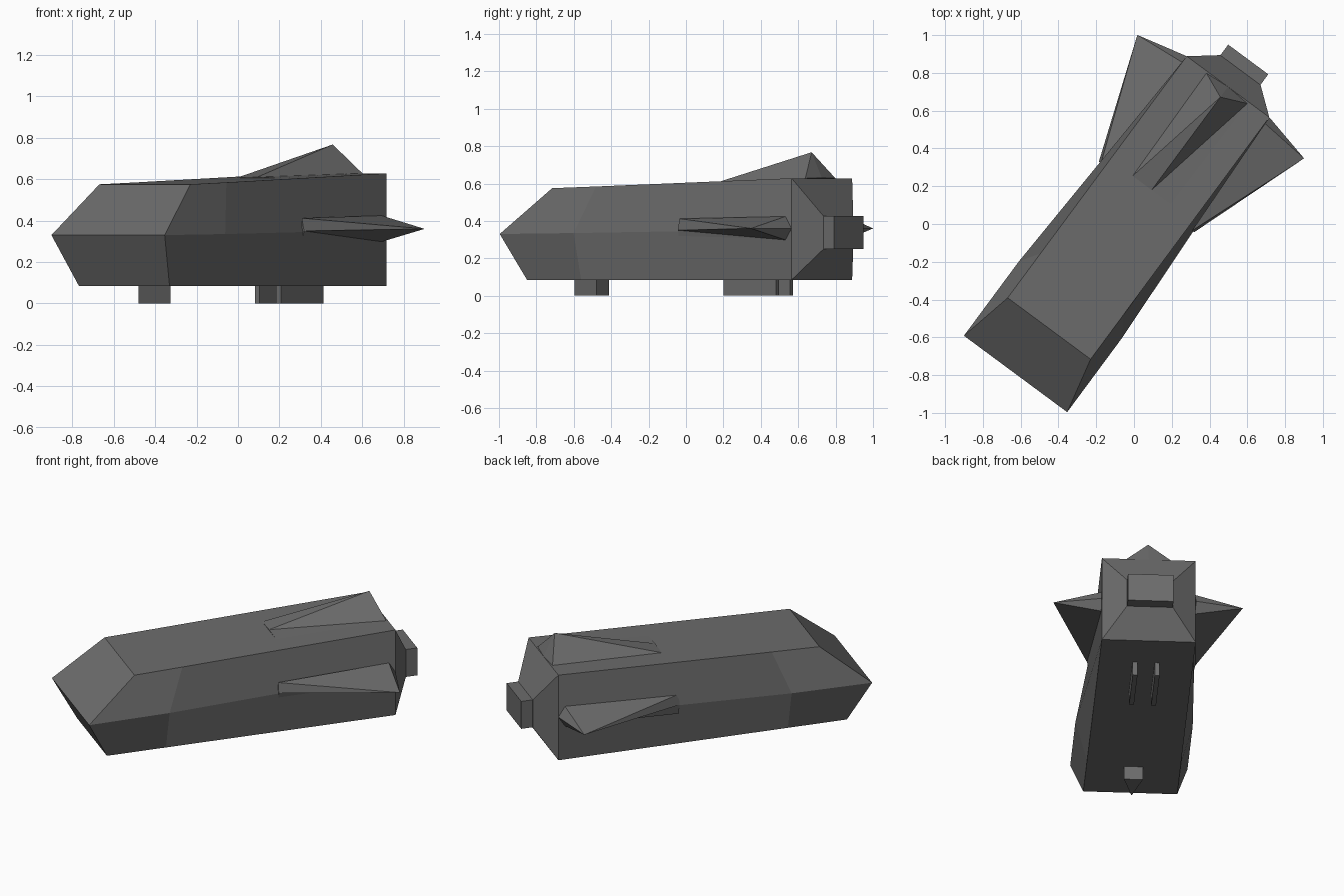
import bpy, bmesh, math
from mathutils import Matrix

if "Cube" in bpy.data.objects:
    bpy.data.objects.remove(bpy.data.objects["Cube"])

# Ship is built along its own axis (u across, v lengthwise, z up), then turned
PLACE = Matrix.Rotation(math.radians(-36.5), 4, 'Z') @ Matrix.Translation((-0.032, 0, 0))

paint = bpy.data.materials.new("dark_grey")
paint.diffuse_color = (0.15, 0.15, 0.15, 1)
paint.use_nodes = True
paint.node_tree.nodes["Principled BSDF"].inputs["Base Color"].default_value = paint.diffuse_color


def finish(name, bm):
    mesh = bpy.data.meshes.new(name)
    bm.to_mesh(mesh)
    bm.free()
    mesh.materials.append(paint)
    obj = bpy.data.objects.new(name, mesh)
    bpy.context.collection.objects.link(obj)
    obj.matrix_world = PLACE
    return obj


def solid(name, points):
    """Closed faceted solid spanned by a few corner points."""
    bm = bmesh.new()
    for p in points:
        bm.verts.new(p)
    bmesh.ops.convex_hull(bm, input=bm.verts)
    bmesh.ops.dissolve_limit(bm, angle_limit=0.01, verts=bm.verts, edges=bm.edges)
    bmesh.ops.recalc_face_normals(bm, faces=bm.faces)
    return finish(name, bm)


def spike(name, front, back, tip):
    """Ridged fin: three base points in front, three behind, and one tip."""
    bm = bmesh.new()
    a, m, b = [bm.verts.new(p) for p in front]
    ar, mr, br = [bm.verts.new(p) for p in back]
    t = bm.verts.new(tip)
    for f in ((a, ar, t), (a, t, m), (m, t, br), (m, br, b), (ar, mr, t), (mr, br, t),
              (a, m, b), (ar, br, mr), (a, b, br, ar)):
        bm.faces.new(f)
    bmesh.ops.recalc_face_normals(bm, faces=bm.faces)
    return finish(name, bm)


def rect(v, hu, z0, z1):
    return [(s * hu, v, z) for s in (-1, 1) for z in (z0, z1)]


def box(name, u, v, w, d, z0, z1):
    return solid(name, [(u + a * w / 2, v + b * d / 2, z)
                        for a in (-1, 1) for b in (-1, 1) for z in (z0, z1)])


# Hull: three six-sided sections; each is (v, half width, z) for bottom, middle, top
sections = [
    [(-0.88, 0.272, 0.085), (-1.011, 0.34, 0.33), (-0.712, 0.273, 0.575)],
    [(-0.52, 0.272, 0.085), (-0.52, 0.34, 0.335), (-0.42, 0.273, 0.584)],
    [(0.88, 0.272, 0.085), (0.88, 0.272, 0.355), (0.88, 0.272, 0.628)],
]
bm = bmesh.new()
rings = []
for sec in sections:
    left = [bm.verts.new((-w, v, z)) for v, w, z in sec]
    right = [bm.verts.new((w, v, z)) for v, w, z in reversed(sec)]
    rings.append(left + right)
for a, b in zip(rings, rings[1:]):
    for i in range(6):
        j = (i + 1) % 6
        bm.faces.new((a[i], a[j], b[j], b[i]))
for r in (rings[0], rings[-1]):
    bm.faces.new((r[0], r[1], r[4], r[5]))
    bm.faces.new((r[1], r[2], r[3], r[4]))
bmesh.ops.recalc_face_normals(bm, faces=bm.faces)
finish("hull", bm)

# Tapered tail and engine block
solid("tail", rect(0.88, 0.272, 0.085, 0.628) + rect(0.99, 0.133, 0.25, 0.425))
box("engine", 0, 1.025, 0.264, 0.07, 0.25, 0.425)

# Side wings drawn out to a point
for side, s in (("left", -1), ("right", 1)):
    spike(side + "_wing",
          [(s * 0.3, 0.155, 0.412), (s * 0.314, 0.155, 0.35), (s * 0.3, 0.155, 0.288)],
          [(s * 0.273, 0.84, 0.424), (s * 0.273, 0.88, 0.36), (s * 0.273, 0.84, 0.298)],
          (s * 0.549, 0.815, 0.36))

# Top fin
spike("top_fin",
      [(-0.125, 0.2, 0.606), (0, 0.2, 0.61), (0.125, 0.2, 0.606)],
      [(-0.135, 0.87, 0.628), (0, 0.88, 0.629), (0.135, 0.87, 0.628)],
      (0, 0.812, 0.767))

# Landing feet: a three-sided one in front, two thin skids behind
solid("front_foot", [(u, v, z) for z in (0, 0.09)
                     for u, v in ((-0.055, -0.577), (0.055, -0.577), (0, -0.765))])
for side, s in (("left", -1), ("right", 1)):
    box(side + "_skid", s * 0.064, 0.458, 0.028, 0.346, 0, 0.09)
